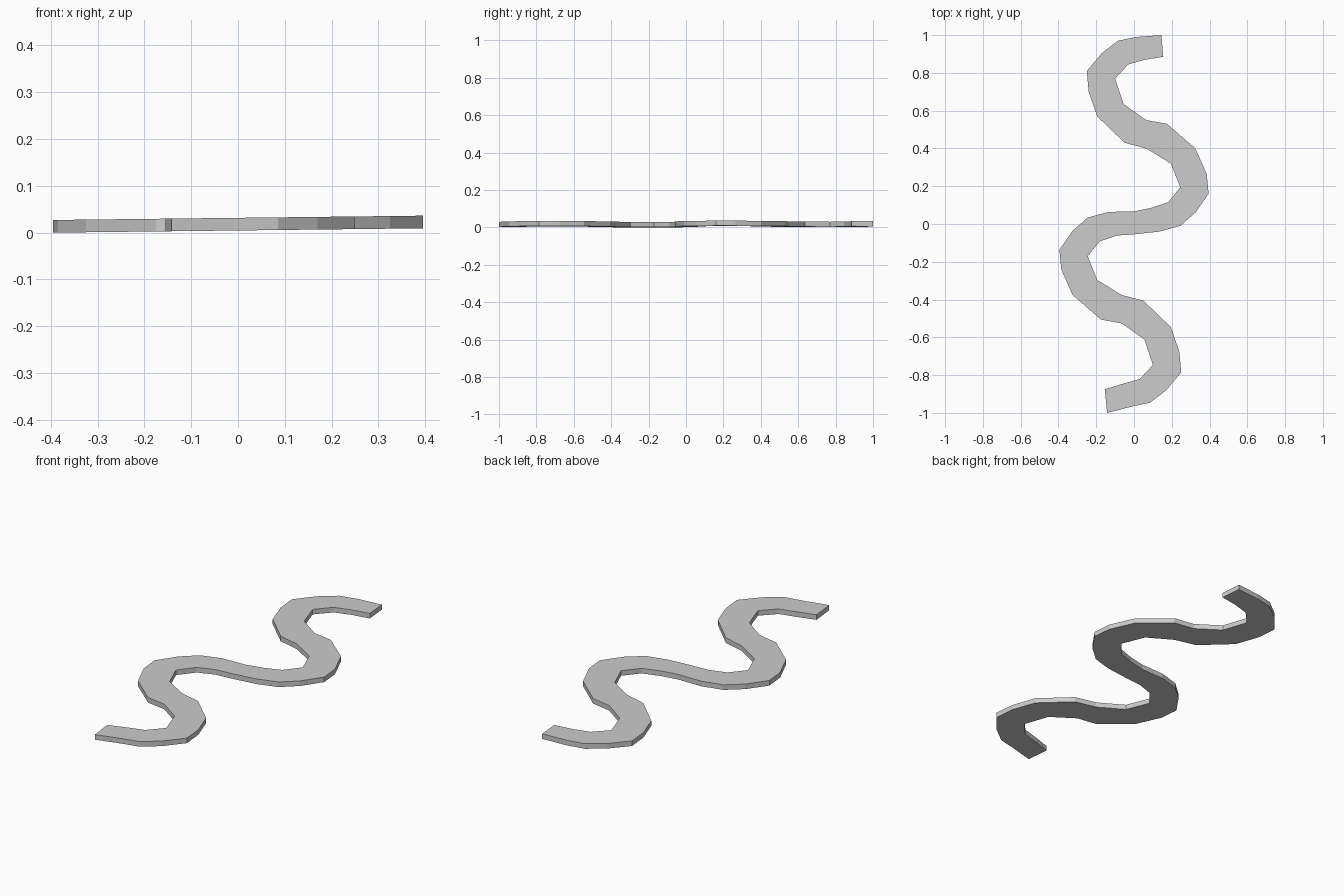
import bpy, bmesh

if "Cube" in bpy.data.objects:
    bpy.data.objects.remove(bpy.data.objects["Cube"])

THICK = 0.027   # plate thickness
TILT = 0.0117   # gentle rise towards +x
CY = 0.012      # centre of the half-turn symmetry

# Both edges of the upper half of the winding strip, from end to middle
left = [(.145, 1.0), (.01, .99), (-.085, .97), (-.17, .905), (-.25, .81), (-.24, .70),
        (-.195, .57), (-.05, .43), (.065, .40), (.195, .32), (.22, .257), (.245, .195),
        (.213, .155), (.18, .115), (.09, .085), (0, .067)]
right = [(.155, .885), (.06, .87), (-.03, .845), (-.065, .808), (-.10, .77), (-.078, .703),
         (-.055, .635), (.065, .55), (.175, .53), (.325, .40), (.385, .265), (.395, .16),
         (.325, .06), (.245, -.01), (.135, -.04), (0, -.055)]


def half_turn(points):
    return [(-x, 2 * CY - y) for x, y in reversed(points[:-1])]


# The lower half is the upper half turned by 180 degrees
edge_a = left + half_turn(right)
edge_b = right + half_turn(left)
edge_a[-1] = (-.155, -.875)
edge_b[-1] = (-.142, -1.0)

# Winding strip: slanted ribbon with thickness
bm = bmesh.new()


def row(points, lift):
    return [bm.verts.new((x, y, TILT * (x + .4) + lift)) for x, y in points]


a0, b0 = row(edge_a, 0), row(edge_b, 0)
a1, b1 = row(edge_a, THICK), row(edge_b, THICK)
loops = list(zip(a0, b0, b1, a1))
for p, q in zip(loops, loops[1:]):
    for i in range(4):
        j = (i + 1) % 4
        bm.faces.new((p[i], p[j], q[j], q[i]))
bm.faces.new(loops[0])
bm.faces.new(loops[-1])
bmesh.ops.recalc_face_normals(bm, faces=bm.faces)

mesh = bpy.data.meshes.new("winding_strip")
bm.to_mesh(mesh)
bm.free()
bpy.context.collection.objects.link(bpy.data.objects.new("winding_strip", mesh))
